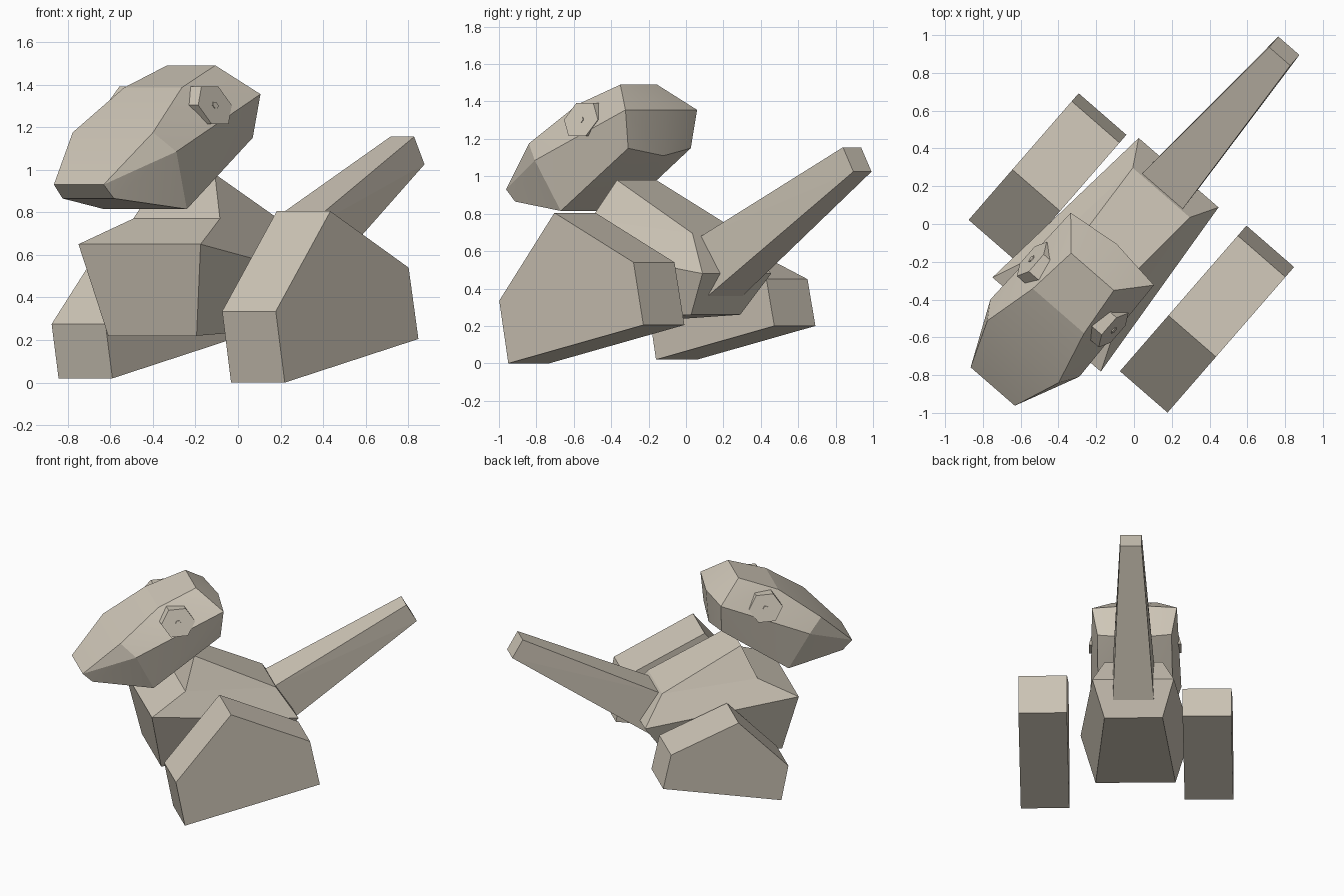
import bpy, bmesh, math
from mathutils import Vector

if "Cube" in bpy.data.objects:
    bpy.data.objects.remove(bpy.data.objects["Cube"], do_unlink=True)

# One warm stone colour for everything
STONE = (0.62, 0.565, 0.475, 1.0)
stone = bpy.data.materials.new("warm_stone")
stone.use_nodes = True
stone.diffuse_color = STONE
stone.node_tree.nodes["Principled BSDF"].inputs["Base Color"].default_value = STONE

# The figure is turned about z: s runs nose to tail, t runs to its left
TURN = math.radians(49)
BACK = Vector((math.cos(TURN), math.sin(TURN), 0))
LEFT = Vector((math.sin(TURN), -math.cos(TURN), 0))


def place(s, t, z):
    return BACK * s + LEFT * t + Vector((0, 0, z))


def finish(name, bm):
    bmesh.ops.recalc_face_normals(bm, faces=bm.faces[:])
    mesh = bpy.data.meshes.new(name)
    bm.to_mesh(mesh)
    bm.free()
    mesh.materials.append(stone)
    obj = bpy.data.objects.new(name, mesh)
    bpy.context.collection.objects.link(obj)
    return obj


def hull(name, points):
    """Convex block around points given as (s, t, z)."""
    bm = bmesh.new()
    for p in points:
        bm.verts.new(place(*p))
    bmesh.ops.convex_hull(bm, input=bm.verts[:])
    bmesh.ops.dissolve_limit(bm, angle_limit=0.01, verts=bm.verts[:], edges=bm.edges[:])
    return finish(name, bm)


def both_sides(rows):
    """Mirror (s, half width, z) rows to the left and right."""
    return [(s, side * w, z) for s, w, z in rows for side in (1, -1)]


# Feet: a five-sided profile pushed sideways
def foot(name, inner, outer, profile):
    hull(name, [(s, t, z) for s, z in profile for t in (inner, outer)])


foot("left_foot", 0.455, 0.789,
     [(-0.573, 0), (-0.637, 0.335), (-0.246, 0.805), (0.314, 0.54), (0.384, 0.205)])
foot("right_foot", -0.34, -0.675,
     [(-0.508, 0.02), (-0.558, 0.275), (-0.205, 0.64), (0.274, 0.45), (0.33, 0.2)])

# Tail: tapered beam with its root buried in the body
hull("tail", both_sides([(0.23, 0.142, 0.68), (0.27, 0.142, 0.355),
                         (1.176, 0.074, 1.155), (1.25, 0.074, 1.025)]))

# Body: rows around the outline, joined across the middle, then closed at the sides
peak, notch, belt_front, base_front, base_back, belt_back, top_back = range(7)
body_rows = [(-0.35, 0.16, 0.98), (-0.44, 0.27, 0.77), (-0.705, 0.38, 0.65),
             (-0.613, 0.275, 0.22), (0.21, 0.2, 0.26), (0.36, 0.28, 0.48),
             (0.22, 0.2, 0.695)]
bm = bmesh.new()
sides = [[bm.verts.new(place(s, d * w, z)) for s, w, z in body_rows] for d in (1, -1)]
for i in range(len(body_rows)):
    j = (i + 1) % len(body_rows)
    bm.faces.new((sides[0][i], sides[0][j], sides[1][j], sides[1][i]))
for v in sides:
    for face in ((peak, notch, top_back), (notch, belt_front, belt_back, top_back),
                 (belt_front, base_front, base_back, belt_back)):
        bm.faces.new([v[k] for k in face])
finish("body", bm)

# Head: blunt muzzle, brow, arched crown, wide cheeks and a rounded back
head_rows = [(-1.14, 0.155, 0.93), (-1.072, 0.16, 0.865),    # muzzle
             (-0.896, 0.25, 1.175), (-0.61, 0.18, 1.385),    # brow and arch
             (-0.335, 0.15, 1.49), (-0.175, 0.292, 1.355),   # crown and back
             (-0.188, 0.255, 1.15), (-0.663, 0.258, 0.815),  # nape and jaw
             (-0.80, 0.312, 1.085)]                          # cheek
head = hull("head", both_sides(head_rows) + [(-0.14, 0, 1.355), (-0.16, 0, 1.11)])
bpy.context.view_layer.objects.active = head
head.select_set(True)
bpy.ops.object.shade_smooth_by_angle(angle=math.radians(15))
head.select_set(False)


# Eyes: raised six-sided plates leaning inward at the top, each with a small stud
def eye_disc(name, side, radius, outer, inner):
    points = []
    for i in range(6):
        a = math.radians(60 * i)
        ds, dz = radius * math.cos(a), 0.85 * radius * math.sin(a)
        for t in (outer, inner):
            points.append((-0.495 + ds, side * (t - 0.36 * dz), 1.303 + dz))
    hull(name, points)


for label, side in (("left", 1), ("right", -1)):
    eye_disc(label + "_eye", side, 0.12, 0.287, 0.18)
    eye_disc(label + "_pupil", side, 0.02, 0.292, 0.28)
